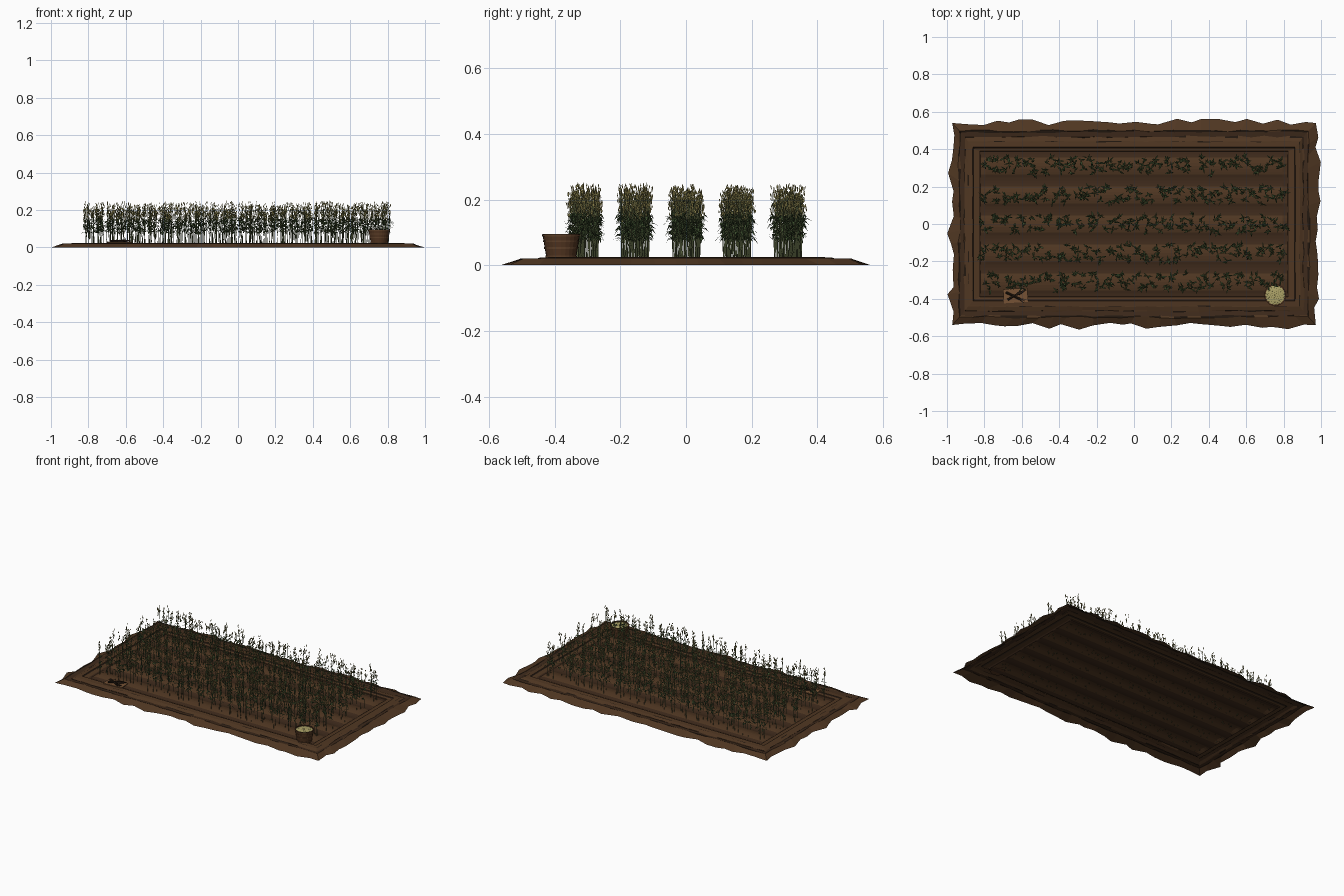
import bpy, bmesh, math, random
from mathutils import Vector

random.seed(7)
uni = random.uniform
if "Cube" in bpy.data.objects:
    bpy.data.objects.remove(bpy.data.objects["Cube"])


def material(name, r, g, b):
    m = bpy.data.materials.new(name)
    m.use_nodes = True
    m.diffuse_color = (r, g, b, 1)
    node = next(n for n in m.node_tree.nodes if n.type == 'BSDF_PRINCIPLED')
    node.inputs["Base Color"].default_value = (r, g, b, 1)
    node.inputs["Roughness"].default_value = 0.9
    return m


soil = material("soil brown", 0.08, 0.038, 0.016)
furrow = material("furrow brown", 0.048, 0.023, 0.011)
crack = material("crack dark brown", 0.016, 0.009, 0.005)
stem = material("stem green", 0.1, 0.12, 0.05)
leaf = material("leaf green", 0.05, 0.085, 0.03)
ear = material("ear straw", 0.27, 0.23, 0.075)
wood = material("basket wood", 0.085, 0.036, 0.015)
hoop = material("basket hoop", 0.13, 0.06, 0.026)
grain = material("grain yellow", 0.42, 0.37, 0.14)
burlap = material("burlap tan", 0.18, 0.085, 0.035)


def finish(bm, name, mats):
    mesh = bpy.data.meshes.new(name)
    bm.to_mesh(mesh)
    bm.free()
    for m in mats:
        mesh.materials.append(m)
    ob = bpy.data.objects.new(name, mesh)
    bpy.context.collection.objects.link(ob)
    return ob


def face(bm, verts, mat=0):
    f = bm.faces.new(verts)
    f.material_index = mat
    return f


def tube(bm, path, radii, sides, mat):
    """Upright or leaning tube through a path, closed at both ends."""
    axis = (path[-1] - path[0]).normalized()
    u = axis.orthogonal().normalized()
    w = axis.cross(u)
    turns = [2 * math.pi * i / sides for i in range(sides)]
    rings = [[bm.verts.new(p + r * (math.cos(a) * u + math.sin(a) * w)) for a in turns]
             for p, r in zip(path, radii)]
    for low, high in zip(rings, rings[1:]):
        for i in range(sides):
            j = (i + 1) % sides
            face(bm, (low[i], low[j], high[j], high[i]), mat)
    face(bm, rings[0][::-1], mat)
    face(bm, rings[-1], mat)


def blade(bm, base, angle, length, width, rise, droop, mat):
    """Arched leaf: a quad and a pointed end."""
    out = Vector((math.cos(angle), math.sin(angle), 0))
    side = Vector((-out.y, out.x, 0)) * width / 2
    mid = base + out * length * 0.5 + Vector((0, 0, rise))
    tip = base + out * length + Vector((0, 0, rise - droop))
    a, b, c, d, e = [bm.verts.new(p) for p in
                     (base - side * 0.3, mid - side, tip, mid + side, base + side * 0.3)]
    face(bm, (a, b, d, e), mat)
    face(bm, (b, c, d), mat)


# Soil rim: concentric rectangles stepping inward, ragged outside
def rim_loop(bm, hx, hy, z, ragged, nx=26, ny=15):
    corners = [(-hx, -hy), (hx, -hy), (hx, hy), (-hx, hy)]
    normals = [(0, -1), (1, 0), (0, 1), (-1, 0)]
    loop = []
    for k in range(4):
        (ax, ay), (bx, by) = corners[k], corners[(k + 1) % 4]
        n = nx if k % 2 == 0 else ny
        for i in range(n):
            t = (i + (uni(-0.3, 0.3) if i and ragged > 0.02 else 0)) / n
            off = uni(-0.5, 1) * ragged if i else 0
            loop.append(bm.verts.new((ax + (bx - ax) * t + normals[k][0] * off,
                                      ay + (by - ay) * t + normals[k][1] * off, z)))
    return loop


bm = bmesh.new()
# half width, half depth, height, raggedness, material inside it, share of faces painted
steps = [(0.972, 0.54, 0.0, 0.027, 0, 0), (0.932, 0.496, 0.02, 0.009, 2, 0.7),
         (0.926, 0.489, 0.018, 0.007, 1, 1), (0.905, 0.466, 0.015, 0.008, 2, 0.4),
         (0.901, 0.461, 0.017, 0.006, 0, 0), (0.887, 0.441, 0.023, 0.004, 2, 0.35),
         (0.883, 0.437, 0.023, 0.004, 0, 0), (0.862, 0.411, 0.025, 0.001, 2, 1),
         (0.855, 0.404, 0.02, 0, 0, 0), (0.828, 0.39, 0.017, 0, 1, 1),
         (0.82, 0.3875, 0.012, 0, 0, 0)]
loops = [rim_loop(bm, *s[:4]) for s in steps]
for s, outer, inner in zip(steps, loops, loops[1:]):
    for i in range(len(outer)):
        j = (i + 1) % len(outer)
        face(bm, (outer[i], outer[j], inner[j], inner[i]), s[4] if random.random() < s[5] else 0)
finish(bm, "soil_rim", [soil, furrow, crack])

# Ploughed field: five ridges that fade out at both ends
bm = bmesh.new()
pitch, samples = 0.155, 50
columns = []
for x, amp in ((-0.82, 0), (-0.795, 1), (0.795, 1), (0.82, 0)):
    col = []
    for i in range(samples + 1):
        y = pitch * 5 * (i / samples - 0.5)
        z = 0.012 + 0.006 * amp * (1 + math.cos(2 * math.pi * y / pitch))
        col.append(bm.verts.new((x, y, z)))
    columns.append(col)
for a, b in zip(columns, columns[1:]):
    for i in range(samples):
        low = i % 10 in (0, 1, 8, 9)
        face(bm, (a[i], b[i], b[i + 1], a[i + 1]), int(low))
finish(bm, "ploughed_field", [soil, furrow])

# Crop rows: clumps of thin stalks, drooping leaves and loose seed heads
for row in range(5):
    bm = bmesh.new()
    for c in range(30):
        cx = -0.79 + 1.58 * c / 29
        for s in range(4):
            foot = Vector((cx + uni(-0.024, 0.024), (row - 2) * pitch + uni(-0.042, 0.042), 0.014))
            height = uni(0.15, 0.215)
            top = foot + Vector((uni(-0.01, 0.01), uni(-0.01, 0.01), height))
            tube(bm, [foot, top], [0.0011, 0.0007], 3, 0)
            for k in range(5):
                base = foot.lerp(top, uni(0.06, 0.135) / height)
                blade(bm, base, uni(0, 2 * math.pi), uni(0.014, 0.034), uni(0.006, 0.01),
                      uni(0.002, 0.014), uni(0.0, 0.02), 1)
            # narrow upper leaf
            blade(bm, foot.lerp(top, 0.8), uni(0, 2 * math.pi), uni(0.008, 0.016), 0.004,
                  0.018, -0.01, 0)
            # seed head: slim kernels spread around the stalk top
            for k in range(7):
                root = top + Vector((uni(-0.007, 0.007), uni(-0.007, 0.007), uni(-0.035, 0.012)))
                tilt = Vector((uni(-0.004, 0.004), uni(-0.004, 0.004), uni(0.009, 0.016)))
                tube(bm, [root, root + tilt * 0.5, root + tilt], [0.0005, 0.0024, 0.0004], 4, 2)
    finish(bm, f"crop_row_{row + 1}", [stem, leaf, ear])


# Basket: turned staves with raised hoops, filled with grain
centre = Vector((0.755, -0.38, 0))


def lathe(bm, profile, sides=24):
    rings = [[bm.verts.new(centre + Vector((r * math.cos(2 * math.pi * i / sides),
                                            r * math.sin(2 * math.pi * i / sides), z)))
              for i in range(sides)] for r, z in profile]
    for a, b in zip(rings, rings[1:]):
        for i in range(sides):
            j = (i + 1) % sides
            face(bm, (a[i], a[j], b[j], b[i]))
    return rings


bm = bmesh.new()
rings = lathe(bm, [(0.044, 0.015), (0.057, 0.095), (0.052, 0.095), (0.051, 0.08)])
face(bm, rings[0][::-1])
finish(bm, "basket", [wood])
for n, z in enumerate((0.024, 0.05, 0.07, 0.088)):
    bm = bmesh.new()
    r = 0.044 + 0.013 * (z - 0.015) / 0.08
    lathe(bm, [(r, z), (r + 0.002, z), (r + 0.003, z + 0.005), (r + 0.001, z + 0.005)])
    finish(bm, f"basket_hoop_{n + 1}", [hoop])

bm = bmesh.new()
rings = lathe(bm, [(0.0525, 0.088), (0.03, 0.091), (0.01, 0.092)])
face(bm, rings[-1])
finish(bm, "grain_fill", [grain])
bm = bmesh.new()
for i in range(60):
    a, r = i * 2.4, 0.049 * math.sqrt(i / 60)
    p = centre + Vector((r * math.cos(a), r * math.sin(a), 0.0925 - 0.07 * r))
    made = bmesh.ops.create_icosphere(bm, subdivisions=1, radius=uni(0.002, 0.0035))
    bmesh.ops.scale(bm, verts=made["verts"], vec=(1, 1, 0.5))
    bmesh.ops.translate(bm, verts=made["verts"], vec=p)
for i, f in enumerate(bm.faces):
    f.material_index = 1 if (i // 20) % 3 == 0 else 0
finish(bm, "grain_kernels", [grain, ear])

# Burlap sheet with crossed hand tools
bpy.ops.mesh.primitive_cube_add(size=1, location=(-0.633, -0.383, 0.026))
sheet = bpy.context.object
sheet.name = "burlap_sheet"
sheet.scale = (0.13, 0.075, 0.004)
sheet.rotation_euler.z = 0.06
sheet.data.materials.append(burlap)

bm = bmesh.new()
z = 0.033
for start, end in (((-0.685, -0.365), (-0.61, -0.402)), ((-0.675, -0.405), (-0.635, -0.38))):
    a, b = Vector((*start, z)), Vector((*end, z))
    tube(bm, [a, a.lerp(b, 0.5), b], [0.007, 0.006, 0.007], 6, 0)
# trowel blade and fork tines
a, b = Vector((-0.635, -0.38, z)), Vector((-0.575, -0.352, z + 0.003))
tube(bm, [a, a.lerp(b, 0.35), b], [0.005, 0.012, 0.002], 4, 0)
for d in (-0.009, 0, 0.009):
    tube(bm, [Vector((-0.612, -0.4, z)), Vector((-0.583 + d, -0.412 + d, z))], [0.004, 0.002], 4, 0)
finish(bm, "hand_tools", [crack])
